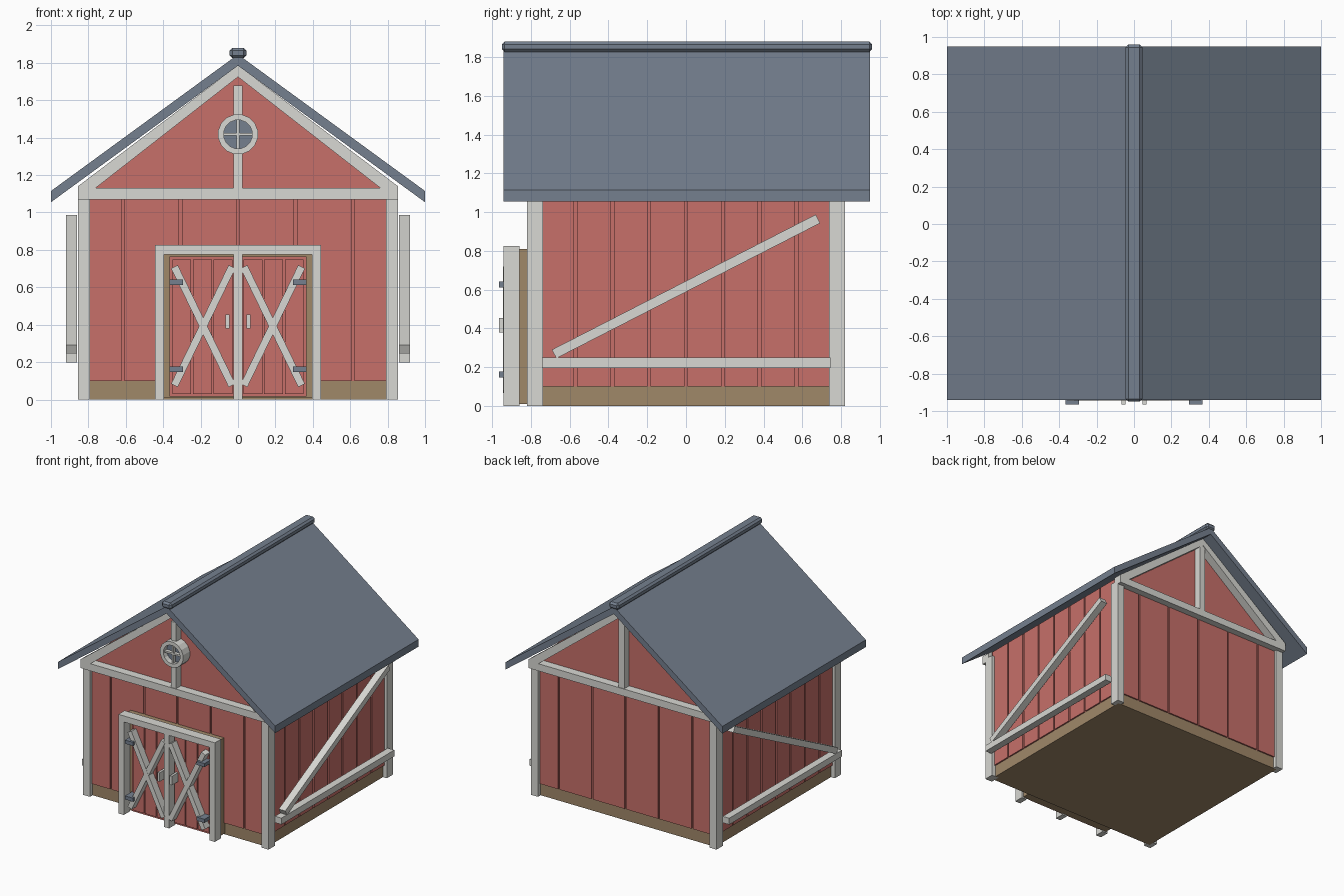
import bpy, bmesh, math
from mathutils import Vector

if "Cube" in bpy.data.objects:
    bpy.data.objects.remove(bpy.data.objects["Cube"])


def mat(name, rgb):
    m = bpy.data.materials.new(name)
    lin = [(c / 255 / 12.92) if c < 11 else ((c / 255 + 0.055) / 1.055) ** 2.4 for c in rgb]
    m.diffuse_color = (*lin, 1)
    m.use_nodes = True
    m.node_tree.nodes["Principled BSDF"].inputs["Base Color"].default_value = m.diffuse_color
    return m


RED = mat("barn red", (199, 112, 106))
WHITE = mat("trim white", (216, 216, 211))
SLATE = mat("slate roof", (117, 128, 143))
TAN = mat("tan base", (160, 136, 105))


def finish(name, bm, m):
    bmesh.ops.recalc_face_normals(bm, faces=bm.faces)
    me = bpy.data.meshes.new(name)
    bm.to_mesh(me)
    bm.free()
    me.materials.append(m)
    ob = bpy.data.objects.new(name, me)
    bpy.context.collection.objects.link(ob)
    return ob


def prism(name, pts, a, b, m, axis="y"):
    """Extrude a flat outline between a and b: (x, z) along y, or (y, z) along x."""
    bm = bmesh.new()
    rings = []
    for d in (a, b):
        rings.append([bm.verts.new((u, d, w) if axis == "y" else (d, u, w)) for u, w in pts])
    n = len(pts)
    for r in rings:
        bm.faces.new(r)
    for i in range(n):
        j = (i + 1) % n
        bm.faces.new((rings[0][i], rings[0][j], rings[1][j], rings[1][i]))
    return finish(name, bm, m)


def box(name, x0, x1, y0, y1, z0, z1, m):
    return prism(name, [(x0, z0), (x1, z0), (x1, z1), (x0, z1)], y0, y1, m)


def board(name, p, q, width, a, b, m, axis="y"):
    """Slanted board from p to q."""
    p, q = Vector(p), Vector(q)
    d = (q - p).normalized()
    s = Vector((-d.y, d.x)) * width / 2
    return prism(name, [p + s, q + s, q - s, p - s], a, b, m, axis)


WX, WY = 0.82, 0.785      # backing wall faces

# base and wall core with gables
box("base", -WX, WX, -WY, WY, 0, 0.1, TAN)
prism("wall_core", [(-WX, 0.1), (WX, 0.1), (WX, 1.16), (0, 1.765), (-WX, 1.16)], -WY, WY, RED)

# wall planks with narrow gaps
G = 0.0075
for s in (-1, 1):
    edges = [-0.81, -0.615, -0.308, 0, 0.308, 0.615, 0.81]
    for u, v in zip(edges, edges[1:]):
        y = sorted((s * (WY - 0.01), s * (WY + 0.012)))
        box("end_wall_plank", u + G, v - G, *y, 0.1, 1.08, RED)
    edges = [-0.77] + [i * 0.19 for i in range(-3, 4)] + [0.77]
    for u, v in zip(edges, edges[1:]):
        x = sorted((s * (WX - 0.01), s * (WX + 0.012)))
        box("side_wall_plank", *x, u + G, v - G, 0.1, 1.15, RED)

# corner posts, side rails and side braces
for s in (-1, 1):
    px = sorted((s * 0.79, s * 0.856))
    for t in (-1, 1):
        box("corner_post", *px, *sorted((t * 0.738, t * 0.82)), 0, 1.1, WHITE)
    rx = sorted((s * 0.86, s * 0.92))
    box("side_rail", *rx, -0.742, 0.745, 0.197, 0.25, WHITE)
    board("side_brace", (-0.68, 0.268), (0.68, 0.965), 0.05, *rx, WHITE, "x")

# gable trim on both ends
for t in (-1, 1):
    ty = sorted((t * 0.78, t * 0.855))
    box("gable_beam", -0.856, 0.856, *ty, 1.07, 1.13, WHITE)
    for s in (-1, 1):
        prism("rake_trim", [(0, 1.787), (s * 0.856, 1.14), (s * 0.856, 1.072),
                            (s * 0.765, 1.128), (0, 1.725)], *ty, WHITE)
ky = (-0.85, -0.78)
box("front_king_post_lower", -0.024, 0.024, *ky, 1.13, 1.33, WHITE)
box("front_king_post_upper", -0.024, 0.024, *ky, 1.51, 1.68, WHITE)
box("back_king_post", -0.026, 0.026, 0.78, 0.85, 1.13, 1.73, WHITE)


# round window: ring, glass and cross bars
def circle(r, n=16):
    return [(r * math.cos(2 * math.pi * (i + 0.5) / n),
             1.418 + r * math.sin(2 * math.pi * (i + 0.5) / n)) for i in range(n)]


bm = bmesh.new()
loops = [[bm.verts.new((x, y, z)) for x, z in circle(r)]
         for r, y in ((0.108, -0.78), (0.108, -0.875), (0.077, -0.875), (0.077, -0.78))]
for k in range(4):
    A, B = loops[k], loops[(k + 1) % 4]
    for i in range(16):
        j = (i + 1) % 16
        bm.faces.new((A[i], A[j], B[j], B[i]))
finish("window_ring", bm, WHITE)
prism("window_glass", circle(0.08), -0.83, -0.78, SLATE)
box("window_bar_upright", -0.007, 0.007, -0.86, -0.82, 1.34, 1.496, WHITE)
box("window_bar_level", -0.078, 0.078, -0.86, -0.82, 1.411, 1.425, WHITE)

# roof and bevelled ridge cap
prism("roof", [(-1, 1.055), (0, 1.785), (1, 1.055), (1, 1.115), (0, 1.845), (-1, 1.115)],
      -0.94, 0.95, SLATE)
cap = box("ridge_cap", -0.045, 0.045, -0.95, 0.96, 1.825, 1.88, SLATE)
bev = cap.modifiers.new("bevel", "BEVEL")
bev.width = 0.015
bev.segments = 1

# door surround
box("door_backing", -0.43, 0.43, -0.86, -0.78, 0.01, 0.81, TAN)
box("door_header", -0.445, 0.445, -0.94, -0.858, 0.775, 0.826, WHITE)
box("door_centre_post", -0.023, 0.023, -0.94, -0.858, 0, 0.775, WHITE)

# mirrored door leaves
for s in (-1, 1):
    def mx(a, b):
        return sorted((s * a, s * b))
    box("door_jamb", *mx(0.395, 0.445), -0.94, -0.858, 0, 0.775, WHITE)
    box("door_leaf", *mx(0.02, 0.367), -0.872, -0.858, 0.015, 0.765, RED)
    for u, v in ((0.03, 0.13), (0.14, 0.24), (0.25, 0.35)):
        box("door_plank", *mx(u, v), -0.882, -0.87, 0.03, 0.75, RED)
    board("door_cross", (s * 0.34, 0.71), (s * 0.032, 0.075), 0.04, -0.944, -0.88, WHITE)
    board("door_cross", (s * 0.032, 0.71), (s * 0.34, 0.075), 0.04, -0.943, -0.88, WHITE)
    box("door_handle", *mx(0.046, 0.066), -0.965, -0.88, 0.38, 0.455, WHITE)
    for z in (0.162, 0.627):
        box("door_hinge", *mx(0.293, 0.367), -0.965, -0.872, z - 0.015, z + 0.015, SLATE)
